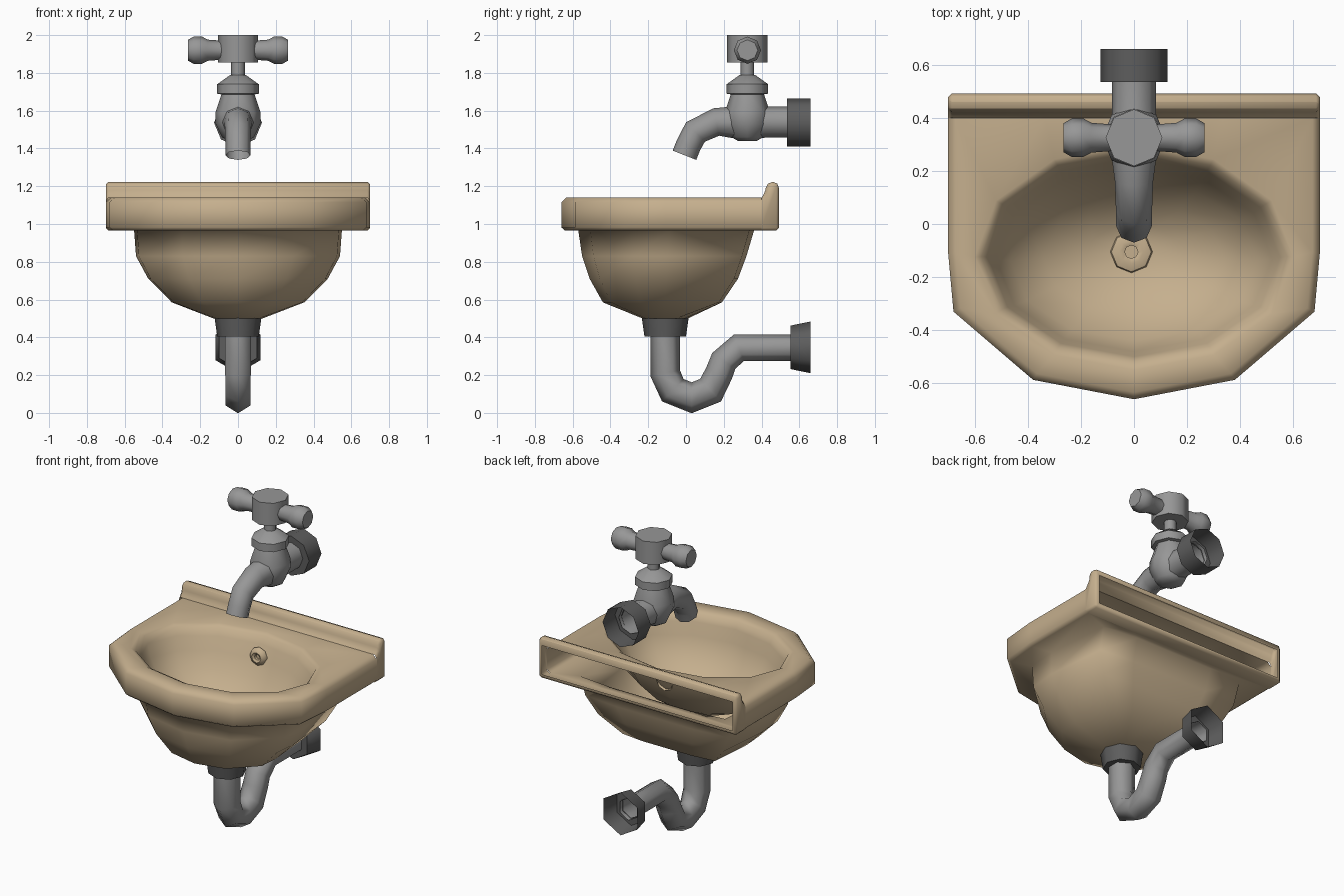
import bpy, bmesh, math
from mathutils import Vector

if "Cube" in bpy.data.objects:
    bpy.data.objects.remove(bpy.data.objects["Cube"])

X, Y, Z = Vector((1, 0, 0)), Vector((0, 1, 0)), Vector((0, 0, 1))


def material(name, color):
    m = bpy.data.materials.new(name)
    m.diffuse_color = (*color, 1)
    m.use_nodes = True
    m.node_tree.nodes["Principled BSDF"].inputs["Base Color"].default_value = m.diffuse_color
    return m


CERAMIC = material("beige ceramic", (0.56, 0.43, 0.27))
STEEL = material("grey metal", (0.31, 0.31, 0.31))
DARK = material("dark metal", (0.11, 0.11, 0.11))


def finish(name, bm, mat, angle):
    bmesh.ops.recalc_face_normals(bm, faces=bm.faces)
    me = bpy.data.meshes.new(name)
    bm.to_mesh(me)
    bm.free()
    me.materials.append(mat)
    ob = bpy.data.objects.new(name, me)
    bpy.context.collection.objects.link(ob)
    bpy.ops.object.select_all(action='DESELECT')
    ob.select_set(True)
    bpy.context.view_layer.objects.active = ob
    bpy.ops.object.shade_smooth_by_angle(angle=math.radians(angle))
    return ob


def loft(rings, caps=""):
    """Skin a list of equal rings; caps may hold 'a' (first) and 'b' (last)."""
    bm = bmesh.new()
    vs = [[bm.verts.new(p) for p in r] for r in rings]
    n = len(rings[0])
    for a, b in zip(vs, vs[1:]):
        for i in range(n):
            j = (i + 1) % n
            bm.faces.new((a[i], a[j], b[j], b[i]))
    if "a" in caps:
        bm.faces.new(vs[0])
    if "b" in caps:
        bm.faces.new(vs[-1])
    bmesh.ops.recalc_face_normals(bm, faces=bm.faces)
    return bm


def ring(c, u, v, ru, rv, n):
    return [c + u * (ru * math.sin(2 * math.pi * i / n))
            + v * (rv * math.cos(2 * math.pi * i / n)) for i in range(n)]


def lathe(name, center, axis, u, v, profile, n, mat, caps="", angle=50):
    """profile: (radius, distance along axis)"""
    c = Vector(center)
    rings = [ring(c + axis * h, u, v, r, r, n) for r, h in profile]
    return finish(name, loft(rings, caps), mat, angle)


def pipe(name, path, n, mat, angle):
    """Mitred tube in the x = 0 plane; path: (y, z, radius)"""
    pts = [Vector((0, y, z)) for y, z, r in path]
    rings = []
    for i, p in enumerate(pts):
        d0 = (p - pts[max(i - 1, 0)]).normalized()
        d1 = (pts[min(i + 1, len(pts) - 1)] - p).normalized()
        t = (d0 + d1).normalized()
        miter = 1 / max(t.dot(d1 if d1.length else d0), 0.8)
        r = path[i][2]
        rings.append(ring(p, X, t.cross(X), r, r * miter, n))
    return finish(name, loft(rings), mat, angle)


# basin: outer bowl, rim and inner bowl as one hollow shell of 12-sided rings
HALF = [(0, -.66), (.38, -.587), (.68, -.33), (.70, -.11),
        (.70, .40), (.35, .40), (0, .40)]
OUTLINE = HALF + [(-x, y) for x, y in HALF[5:0:-1]]


def rim(z, inset):
    k = 1 - inset / .68
    return [Vector((x * k, y * k if y < .3 else y, z)) for x, y in OUTLINE]


def d_ring(z, a, y0, y1):
    """The D-shaped rim outline shrunk to a half width and a y range."""
    out = []
    for x, y in OUTLINE:
        corner = .93 if y > .3 and abs(x) > .5 else 1
        t = (y * (.93 if corner < 1 else 1) + .66) / 1.06
        out.append(Vector((x * corner * a / .70, y0 + (y1 - y0) * t, z)))
    return out


def oval(z, a, y0, y1):
    c = Vector((0, (y0 + y1) / 2, z))
    return ring(c, X, -Y, a, (y1 - y0) / 2, 12)


basin = loft([
    oval(.50, .13, -.23, .01), d_ring(.585, .35, -.44, .19),
    d_ring(.71, .475, -.51, .275), d_ring(.83, .54, -.55, .32),
    d_ring(.965, .55, -.57, .36),
    rim(.965, .02), rim(.982, 0), rim(1.115, 0), rim(1.14, .027),
    oval(1.14, .60, -.55, .30), oval(1.125, .575, -.52, .275),
    oval(1.08, .55, -.50, .25), oval(1.0, .52, -.48, .215),
    oval(.90, .465, -.44, .165), oval(.80, .34, -.34, .08),
    oval(.74, .18, -.24, .0), oval(.72, .06, -.16, -.05)], "ab")
bmesh.ops.delete(basin, context='FACES', geom=[
    f for f in basin.faces if all(v.co.y > .399 for v in f.verts)])
finish("basin", basin, CERAMIC, 95)

# raised ledge along the back, hollow and open to the wall
LEDGE = [(.40, 1.14), (.418, 1.165), (.424, 1.205), (.445, 1.223),
         (.475, 1.223), (.492, 1.205), (.492, .965), (.40, .965)]
bm = loft([[Vector((x, y, z)) for y, z in LEDGE] for x in (-.7, .7)], "ab")
bmesh.ops.bevel(bm, offset=.014, segments=1, affect='EDGES', geom=[
    e for e in bm.edges if all(abs(v.co.x) > .699 for v in e.verts)
    and max(v.co.y for v in e.verts) > .401])
bmesh.ops.delete(bm, context='FACES', geom=[
    f for f in bm.faces if all(v.co.y < .401 for v in f.verts)])
back = max((f for f in bm.faces if f.calc_center_median().y > .489),
           key=lambda f: f.calc_area())
bmesh.ops.inset_region(bm, faces=[back], thickness=.02)
bmesh.ops.delete(bm, geom=[back], context='FACES')
finish("back_ledge", bm, CERAMIC, 60)

# drain ring at the bottom of the bowl and overflow ring on its back wall
FITTING = [(.08, -.005), (.075, .012), (.045, .022), (.025, .015), (.025, 0)]
lathe("drain_ring", (-.01, -.105, .728), Z, X, Y, FITTING, 8, CERAMIC, "b")
lathe("overflow_ring", (0, .21, 1.02), -Y, X, Z,
      [(r * .72, h * 1.2) for r, h in FITTING], 8, CERAMIC, "b")

# waste pipe with collar and wall flange
lathe("drain_collar", (0, -.11, 0), Z, X, Y,
      [(.125, .51), (.122, .49), (.110, .405), (.07, .405)], 8, DARK)
pipe("waste_pipe", [(-.11, .43, .078), (-.11, .21, .078), (-.07, .12, .076),
                    (.03, .08, .076), (.13, .12, .076), (.175, .21, .074),
                    (.20, .275, .072), (.28, .345, .07), (.58, .345, .07)],
     6, STEEL, 61)
lathe("waste_flange", (0, 0, .347), Y, X, Z,
      [(.068, .553), (.115, .553), (.137, .66)], 6, DARK, angle=61)

# tap body, spout and wall connection
TAP = (0, .325, 0)
lathe("tap_body", TAP, Z, X, Y,
      [(.05, 1.44), (.085, 1.46), (.118, 1.53), (.12, 1.59), (.085, 1.695)],
      8, STEEL, "a", 61)
pipe("spout", [(.33, 1.535, .095), (.16, 1.54, .072), (.05, 1.487, .068),
               (.012, 1.415, .067), (-.008, 1.364, .067)], 8, STEEL, 61)
pipe("inlet_pipe", [(.30, 1.54, .095), (.42, 1.54, .083), (.56, 1.54, .083)],
     8, STEEL, 61)
lathe("inlet_flange", (0, 0, 1.537), Y, X, Z,
      [(.08, .535), (.127, .535), (.127, .66)], 8, DARK)

# tap bonnet, stem, hub and cross handles
lathe("bonnet", TAP, Z, X, Y,
      [(.08, 1.685), (.11, 1.69), (.11, 1.74), (.04, 1.79)], 8, STEEL, "b")
lathe("stem", TAP, Z, X, Y, [(.036, 1.78), (.036, 1.87)], 8, STEEL)
lathe("handle_hub", TAP, Z, X, Y, [(.107, 1.855), (.107, 2.0)], 8, STEEL, "ab")
for side, name in ((-1, "left_handle"), (1, "right_handle")):
    lathe(name, (0, .325, 1.92), X * side, Y, Z,
          [(.05, .08), (.056, .16), (.072, .19), (.072, .235), (.055, .265)],
          8, STEEL, "b", 61)
